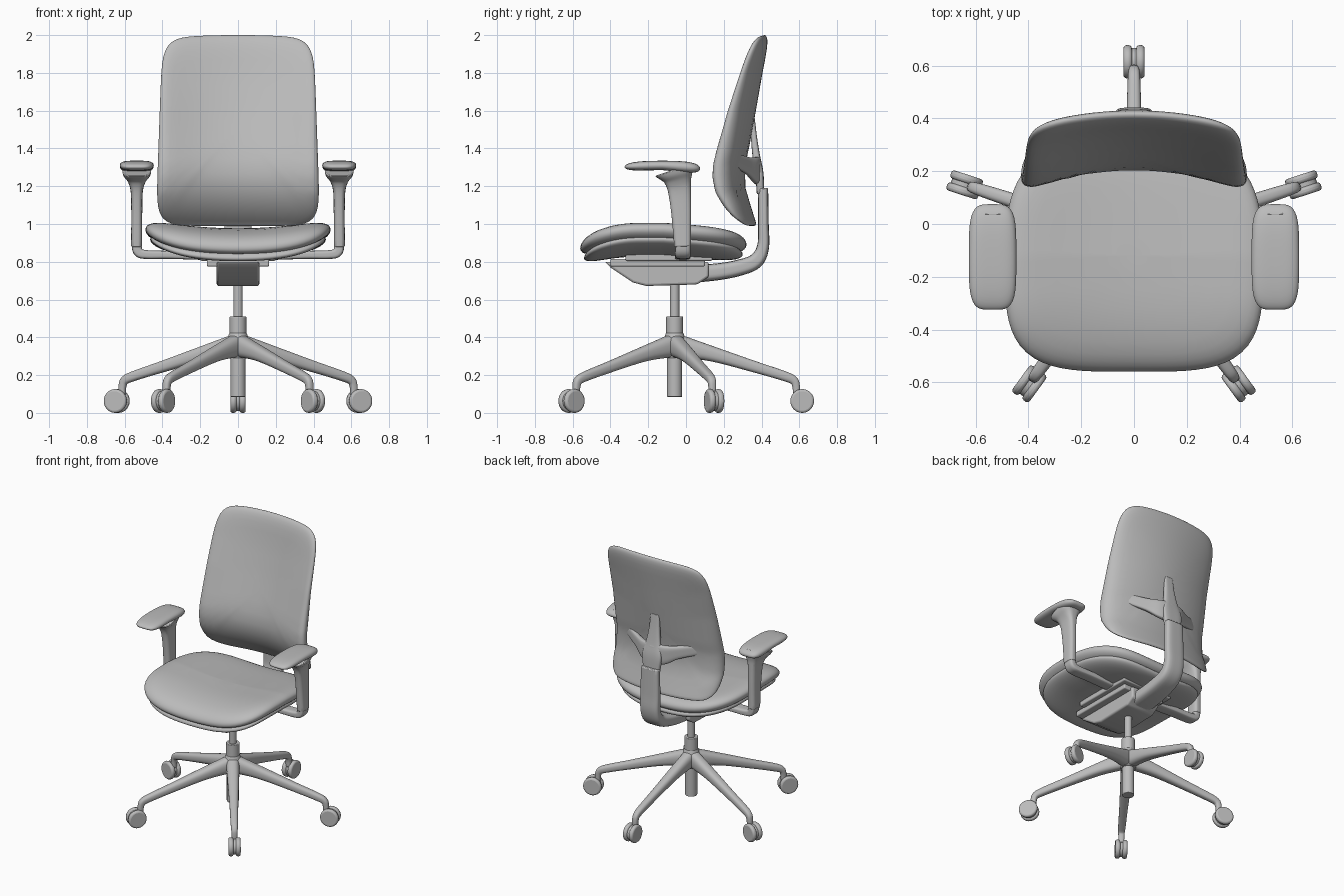
import bpy, bmesh, math
from mathutils import Vector, Matrix

cube = bpy.data.objects.get("Cube")
if cube:
    bpy.data.objects.remove(cube)

grey = bpy.data.materials.new("plain grey")
grey.use_nodes = True
grey.diffuse_color = (0.5, 0.5, 0.5, 1)
grey.node_tree.nodes["Principled BSDF"].inputs["Base Color"].default_value = (0.5, 0.5, 0.5, 1)
HUB_Y = -0.06
parts = []


def finish(name, bm):
    bmesh.ops.remove_doubles(bm, verts=bm.verts, dist=1e-5)
    bmesh.ops.recalc_face_normals(bm, faces=bm.faces)
    mesh = bpy.data.meshes.new(name)
    bm.to_mesh(mesh)
    bm.free()
    mesh.materials.append(grey)
    ob = bpy.data.objects.new(name, mesh)
    bpy.context.collection.objects.link(ob)
    parts.append(ob)
    return ob


def bevel(ob, width, segments=3):
    mod = ob.modifiers.new("rounded edges", "BEVEL")
    mod.width, mod.segments, mod.limit_method = width, segments, "ANGLE"
    return ob


def superellipse(count, power):
    pts = []
    for i in range(count):
        c, s = math.cos(math.tau * i / count), math.sin(math.tau * i / count)
        r = (abs(c) ** power + abs(s) ** power) ** (-1 / power)
        pts.append((c * r, s * r))
    return pts


def skin(bm, rings, caps=True):
    for lo, hi in zip(rings, rings[1:]):
        for i in range(len(lo)):
            j = (i + 1) % len(lo)
            bm.faces.new((lo[i], lo[j], hi[j], hi[i]))
    if caps:
        bm.faces.new(rings[0])
        bm.faces.new(rings[-1])


def smooth_path(keys, steps=5):
    """Catmull-Rom through tuples of any length."""
    k = [Vector(p) for p in keys]
    k = [2 * k[0] - k[1]] + k + [2 * k[-1] - k[-2]]
    out = []
    for a, b, c, d in zip(k, k[1:], k[2:], k[3:]):
        for i in range(steps):
            t = i / steps
            out.append(0.5 * (2 * b + (c - a) * t + (2 * a - 5 * b + 4 * c - d) * t ** 2
                              + (3 * b - a - 3 * c + d) * t ** 3))
    return out + [k[-2]]


def sweep(name, keys, side, power=3.5, count=28):
    """Keys are x, y, z, half width along side, half thickness."""
    bm, rings = bmesh.new(), []
    path = smooth_path(keys)
    spots = [Vector(p[:3]) for p in path]
    for i, p in enumerate(path):
        t = (spots[min(i + 1, len(path) - 1)] - spots[max(i - 1, 0)]).normalized()
        u = Vector(side)
        u = (u - t * u.dot(t)).normalized()
        v = t.cross(u)
        rings.append([bm.verts.new(spots[i] + u * a * p[3] + v * b * p[4])
                      for a, b in superellipse(count, power)])
    skin(bm, rings)
    return bevel(finish(name, bm), 0.006, 2)


def pillow(name, place, power, edge, count=96):
    """Padded slab: place maps outline coordinates and depth 0..1 to space."""
    scales = [0, .15, .3, .45, .6, .75, .85, .91, .95, .975, .99, .997, 1]
    layers = [(s, -1) for s in scales] + [(s, 1) for s in scales[-2::-1]]
    bm, rings = bmesh.new(), []
    for s, way in layers:
        t = 0.5 + 0.5 * way * math.sqrt(max(0, 1 - s ** edge))
        rings.append([bm.verts.new(place(a * s, b * s, t)) for a, b in superellipse(count, power)])
    for ring in (rings[0], rings[-1]):
        bmesh.ops.pointmerge(bm, verts=ring, merge_co=ring[0].co)
    live = rings[1:-1]
    skin(bm, live, caps=False)
    for ring, tip in ((live[0], place(0, 0, 0)), (live[-1], place(0, 0, 1))):
        mid = bm.verts.new(tip)
        for i in range(count):
            bm.faces.new((ring[i], ring[(i + 1) % count], mid))
    bmesh.ops.delete(bm, geom=[v for v in bm.verts if not v.link_faces], context="VERTS")
    return finish(name, bm)


def cylinder(name, r1, r2, depth, matrix, round_by=0.004):
    bm = bmesh.new()
    bmesh.ops.create_cone(bm, cap_ends=True, segments=32, radius1=r1, radius2=r2,
                          depth=depth, matrix=matrix)
    return bevel(finish(name, bm), round_by)


def upright(name, r1, r2, z0, z1):
    return cylinder(name, r1, r2, z1 - z0, Matrix.Translation((0, HUB_Y, (z0 + z1) / 2)))


def block(name, x, y0, y1, z0, z1):
    bm = bmesh.new()
    m = Matrix.Translation((0, (y0 + y1) / 2, (z0 + z1) / 2)) @ Matrix.Diagonal((2 * x, y1 - y0, z1 - z0, 1))
    bmesh.ops.create_cube(bm, size=1, matrix=m)
    return bevel(finish(name, bm), 0.008)


def lookup(table, z):
    if z <= table[0][0]:
        return table[0][1]
    for (za, a), (zb, b) in zip(table, table[1:]):
        if z <= zb:
            return a + (b - a) * (z - za) / (zb - za)
    return table[-1][1]


# Column and hub
upright("base_tube", 0.04, 0.04, 0.085, 0.36)
upright("base_hub", 0.05, 0.062, 0.29, 0.38)
upright("hub_shoulder", 0.062, 0.045, 0.38, 0.425)
upright("hub_collar", 0.045, 0.045, 0.40, 0.51)
upright("gas_column", 0.025, 0.025, 0.50, 0.72)

# Five legs with twin-wheel casters
for k in range(5):
    ang = math.radians(90 + 72 * k)
    out = Vector((math.cos(ang), math.sin(ang), 0))
    across = Vector((-out.y, out.x, 0))
    profile = [(.02, .355, .045, .06), (.2, .312, .038, .04), (.42, .245, .029, .03),
               (.58, .195, .025, .026), (.63, .172, .022, .023), (.643, .14, .02, .02),
               (.645, .09, .018, .018)]
    keys = [(out.x * r, out.y * r + HUB_Y, z, w, h) for r, z, w, h in profile]
    sweep("base_leg", keys, across, power=2.6)
    turn = Matrix.Rotation(ang + math.pi / 2, 4, "Z") @ Matrix.Rotation(math.pi / 2, 4, "Y")
    centre = out * 0.675 + Vector((0, HUB_Y, 0.063))
    for s in (-1, 1):
        cylinder("caster_wheel", 0.063, 0.063, 0.032,
                 Matrix.Translation(centre + across * s * 0.024) @ turn, 0.012)
    cylinder("caster_core", 0.052, 0.052, 0.03, Matrix.Translation(centre) @ turn)

# Seat mechanism
bm = bmesh.new()
outline = [(-.43, .80), (-.40, .77), (-.28, .69), (-.21, .672), (.06, .68), (.12, .72), (.12, .80)]
rings = [[bm.verts.new((x, y, z)) for y, z in outline] for x in (-.113, .113)]
skin(bm, rings)
bevel(finish("mechanism_housing", bm), 0.012)
block("mechanism_plate", 0.165, -0.40, 0.10, 0.775, 0.815)
block("seat_mount", 0.20, -0.32, 0.14, 0.805, 0.85)


# Seat
def seat_bend(a, b):
    return 0.05 * a * a - 0.1 * max(0, -b - 0.3) ** 2 - 0.03 * max(0, b)


def seat_cushion(a, b, t):
    return Vector(((0.49 - 0.06 * max(0, b) ** 2) * a, -0.12 + 0.44 * b,
                   0.865 + 0.112 * t + seat_bend(a, b)))


def seat_shell(a, b, t):
    return Vector(((0.465 - 0.06 * max(0, b) ** 2) * a, -0.12 + 0.42 * b,
                   0.828 + 0.08 * t + seat_bend(a, b)))


pillow("seat_cushion", seat_cushion, 3.8, 9)
pillow("seat_shell", seat_shell, 3.8, 7)

# Backrest, curved round the sitter with a lumbar bulge
front_y = [(1.0, .25), (1.05, .205), (1.1, .168), (1.17, .13), (1.25, .115), (1.32, .12), (1.4, .14),
           (1.6, .20), (1.8, .27), (2.0, .335)]
depth_y = [(1.0, .05), (1.1, .09), (1.25, .11), (1.4, .105), (1.6, .08), (1.8, .06), (2.0, .06)]
wrap_y = [(1.0, .085), (1.6, .09), (1.8, .075), (2.0, .05)]


def back_panel(a, b, t):
    z = 1.495 + 0.505 * b - 0.015 * a * a * max(0, b)
    x = a * (0.418 - 0.018 * b)
    y = lookup(front_y, z) + lookup(wrap_y, z) * (1 - a * a) + t * lookup(depth_y, z)
    return Vector((x, y, z))


pillow("backrest", back_panel, 8, 12, 128)

# Rear support bar and three-pronged bracket
sweep("back_support_bar", [(0, -.02, .735, .09, .05), (0, .15, .745, .085, .045), (0, .28, .768, .08, .043),
                           (0, .37, .805, .075, .04), (0, .408, .88, .072, .032), (0, .41, 1.0, .072, .028),
                           (0, .408, 1.19, .068, .027)], (1, 0, 0), 4)
sweep("bracket_stem", [(0, .395, 1.16, .062, .02), (0, .388, 1.27, .075, .022), (0, .372, 1.36, .055, .02),
                       (0, .36, 1.46, .04, .016), (0, .352, 1.56, .034, .012)], (1, 0, 0), 4)
sweep("bracket_arms", [(s * x, y, z, w, h) for s, x, y, z, w, h in
                       ((-1, .31, .245, 1.345, .035, .014), (-1, .16, .325, 1.31, .045, .018),
                        (-1, .06, .372, 1.285, .07, .022), (1, .06, .372, 1.285, .07, .022),
                        (1, .16, .325, 1.31, .045, .018), (1, .31, .245, 1.345, .035, .014))],
      (0, 0, 1), 4)

# Armrests
for s in (-1, 1):
    side = "left" if s > 0 else "right"
    sweep(side + "_arm_bar", [(s * x, -.017, z, w, h) for x, z, w, h in
                              ((.10, .825, .042, .018), (.35, .836, .042, .021), (.48, .838, .041, .023),
                               (.525, .85, .04, .026), (.537, .89, .04, .026), (.537, .96, .042, .026))],
          (0, 1, 0), 4)
    sweep(side + "_arm_post", [(s * x, y, z, w, h) for x, y, z, w, h in
                               ((.537, -.018, .88, .044, .029), (.536, -.025, 1.05, .052, .029),
                                (.536, -.034, 1.17, .06, .032), (.536, -.042, 1.225, .07, .046),
                                (.536, -.05, 1.26, .09, .068), (.536, -.06, 1.29, .11, .078))],
          (0, 1, 0), 3.5)

    def arm_pad(a, b, t, s=s):
        low = 1.285 - 0.018 * max(0, b)
        return Vector((s * (0.536 + 0.09 * a), -0.125 + 0.2 * b, low + (1.335 - low) * t - 0.008 * b * b))
    pillow(side + "_arm_pad", arm_pad, 4, 5, 64)

# Smooth shading with crisp edges kept
bpy.ops.object.select_all(action="DESELECT")
for ob in parts:
    ob.select_set(True)
bpy.context.view_layer.objects.active = parts[0]
bpy.ops.object.shade_smooth_by_angle(angle=math.radians(40))
